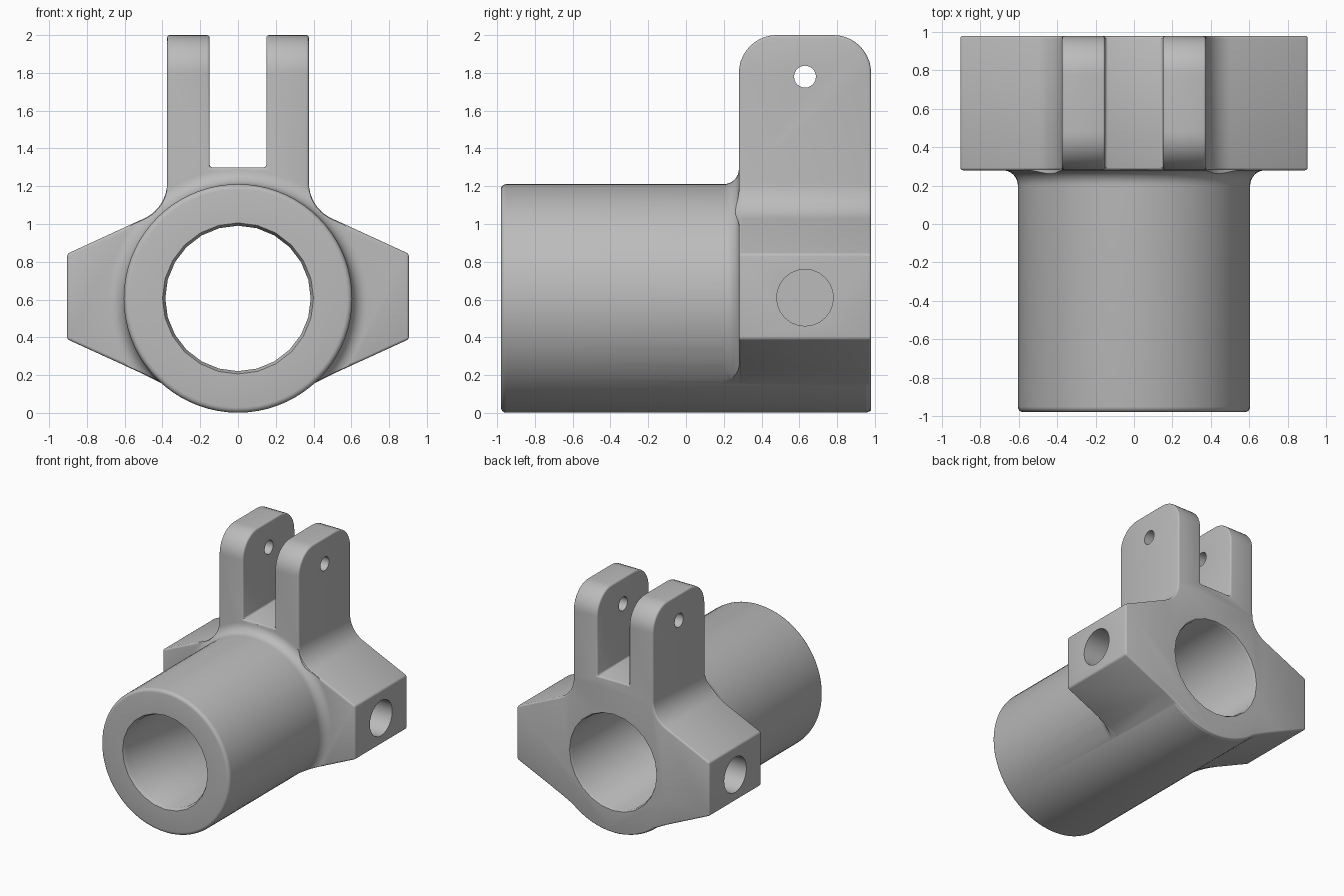
import bpy, bmesh, math
from mathutils import Matrix, Vector

cube = bpy.data.objects.get("Cube")
if cube:
    bpy.data.objects.remove(cube, do_unlink=True)

AXIS_Z = 0.606                # height of the main bore axis
BACK, FRONT = 0.98, 0.28      # depth range of the lug block


def arc(cx, cy, r, start, end, steps):
    """Points on an arc, angles in degrees."""
    angles = [math.radians(start + (end - start) * i / steps) for i in range(steps + 1)]
    return [(cx + r * math.cos(a), cy + r * math.sin(a)) for a in angles]


def finish(bm, name):
    bmesh.ops.remove_doubles(bm, verts=bm.verts, dist=1e-5)
    bmesh.ops.recalc_face_normals(bm, faces=bm.faces)
    mesh = bpy.data.meshes.new(name)
    bm.to_mesh(mesh)
    bm.free()
    ob = bpy.data.objects.new(name, mesh)
    bpy.context.collection.objects.link(ob)
    return ob


def prism(name, points, place, sweep):
    """Extrude a flat outline; place maps 2D points to 3D."""
    bm = bmesh.new()
    face = bm.faces.new([bm.verts.new(place(*p)) for p in points])
    new = bmesh.ops.extrude_face_region(bm, geom=[face])["geom"]
    bmesh.ops.translate(bm, vec=sweep, verts=[v for v in new if isinstance(v, bmesh.types.BMVert)])
    return finish(bm, name)


def lathe(name, profile, steps):
    """Revolve a closed (radius, y) outline around the bore axis."""
    bm = bmesh.new()
    verts = [bm.verts.new((r, y, AXIS_Z)) for r, y in profile]
    edges = [bm.edges.new((a, b)) for a, b in zip(verts, verts[1:])]
    if profile[0][0] > 0:
        edges.append(bm.edges.new((verts[-1], verts[0])))
    bmesh.ops.spin(bm, geom=verts + edges, cent=(0, 0, AXIS_Z), axis=(0, 1, 0),
                   angle=math.tau, steps=steps, use_duplicate=False)
    return finish(bm, name)


def rod(name, radius, x0, x1, y, z):
    """Cylinder along x."""
    bm = bmesh.new()
    bmesh.ops.create_cone(bm, cap_ends=True, segments=24, radius1=radius, radius2=radius,
                          depth=x1 - x0,
                          matrix=Matrix.Translation(((x0 + x1) / 2, y, z))
                          @ Matrix.Rotation(math.pi / 2, 4, 'Y'))
    return finish(bm, name)


def apply_modifier(ob, mod):
    bpy.context.view_layer.objects.active = ob
    bpy.ops.object.modifier_apply(modifier=mod.name)


def combine(ob, other, operation):
    mod = ob.modifiers.new(operation.title(), 'BOOLEAN')
    mod.operation, mod.object, mod.solver = operation, other, 'EXACT'
    apply_modifier(ob, mod)
    bpy.data.objects.remove(other, do_unlink=True)


# Front outline of the block: round belly, side arms, blended fork lugs
half = arc(0, AXIS_Z, 0.6, -90, -50, 8)
half += [(0.5, 0.205), (0.905, 0.39), (0.905, 0.842)]
half += arc(0.585, 1.22, 0.21, 247, 180, 10)
half += [(0.375, 2.0), (0.15, 2.0), (0.15, 1.3)]
outline = half + [(-x, z) for x, z in reversed(half[1:])]

block = prism("block", outline, lambda x, z: (x, FRONT, z), (0, BACK - FRONT, 0))

# Side outline rounds the lug tops
side = [(FRONT, -0.2), (BACK, -0.2)]
side += arc(BACK - 0.2, 1.8, 0.2, 0, 90, 10) + arc(FRONT + 0.2, 1.8, 0.2, 90, 180, 10)
combine(block, prism("side_trim", side, lambda y, z: (-1.2, y, z), (2.4, 0, 0)), 'INTERSECT')

# Soft edges
bevel = block.modifiers.new("Bevel", 'BEVEL')
bevel.width, bevel.segments, bevel.limit_method = 0.025, 3, 'ANGLE'
bevel.angle_limit = math.radians(32)
apply_modifier(block, bevel)

# Fillet collar where the tube meets the block, trimmed to the block outline
collar = lathe("collar", [(0.5, 0.2)] + arc(0.685, 0.2, 0.08, 180, 90, 8)
               + [(0.685, 0.31), (0.5, 0.31)], 72)
trim = [(x * 0.994, AXIS_Z + (z - AXIS_Z) * 0.994) for x, z in outline]
combine(collar, prism("collar_trim", trim, lambda x, z: (x, 0.1, z), (0, 0.4, 0)), 'INTERSECT')

# Main tube with rounded ends
end = BACK - 0.002
tube = lathe("clevis_housing", [(0, -BACK)] + arc(0.577, 0.028 - BACK, 0.028, -90, 0, 4)
             + arc(0.577, end - 0.028, 0.028, 0, 90, 4) + [(0, end)], 72)
combine(tube, block, 'UNION')
combine(tube, collar, 'UNION')

# Stepped main bore with chamfered mouths
bore = [(0, -1.1), (0.4, -1.1), (0.4, -BACK), (0.385, -0.95), (0.385, 0.2),
        (0.4, 0.23), (0.4, 0.96), (0.41, BACK), (0.41, 1.1), (0, 1.1)]
combine(tube, lathe("bore_cutter", bore, 24), 'DIFFERENCE')

# Blind holes in the arms and the pin hole through the lugs
mid = (FRONT + BACK) / 2
combine(tube, rod("left_hole_cutter", 0.15, 0.5, 1.1, mid, 0.61), 'DIFFERENCE')
combine(tube, rod("right_hole_cutter", 0.15, -1.1, -0.5, mid, 0.61), 'DIFFERENCE')
combine(tube, rod("pin_hole_cutter", 0.058, -0.7, 0.7, mid, 1.78), 'DIFFERENCE')

# Plain grey metal
grey = bpy.data.materials.new("plain_grey")
grey.use_nodes = True
colour = (0.5, 0.5, 0.5, 1)
grey.diffuse_color = colour
grey.node_tree.nodes["Principled BSDF"].inputs["Base Color"].default_value = colour
tube.data.materials.clear()
tube.data.materials.append(grey)

bpy.ops.object.select_all(action='DESELECT')
tube.select_set(True)
bpy.context.view_layer.objects.active = tube
bpy.ops.object.shade_smooth_by_angle(angle=math.radians(32))
